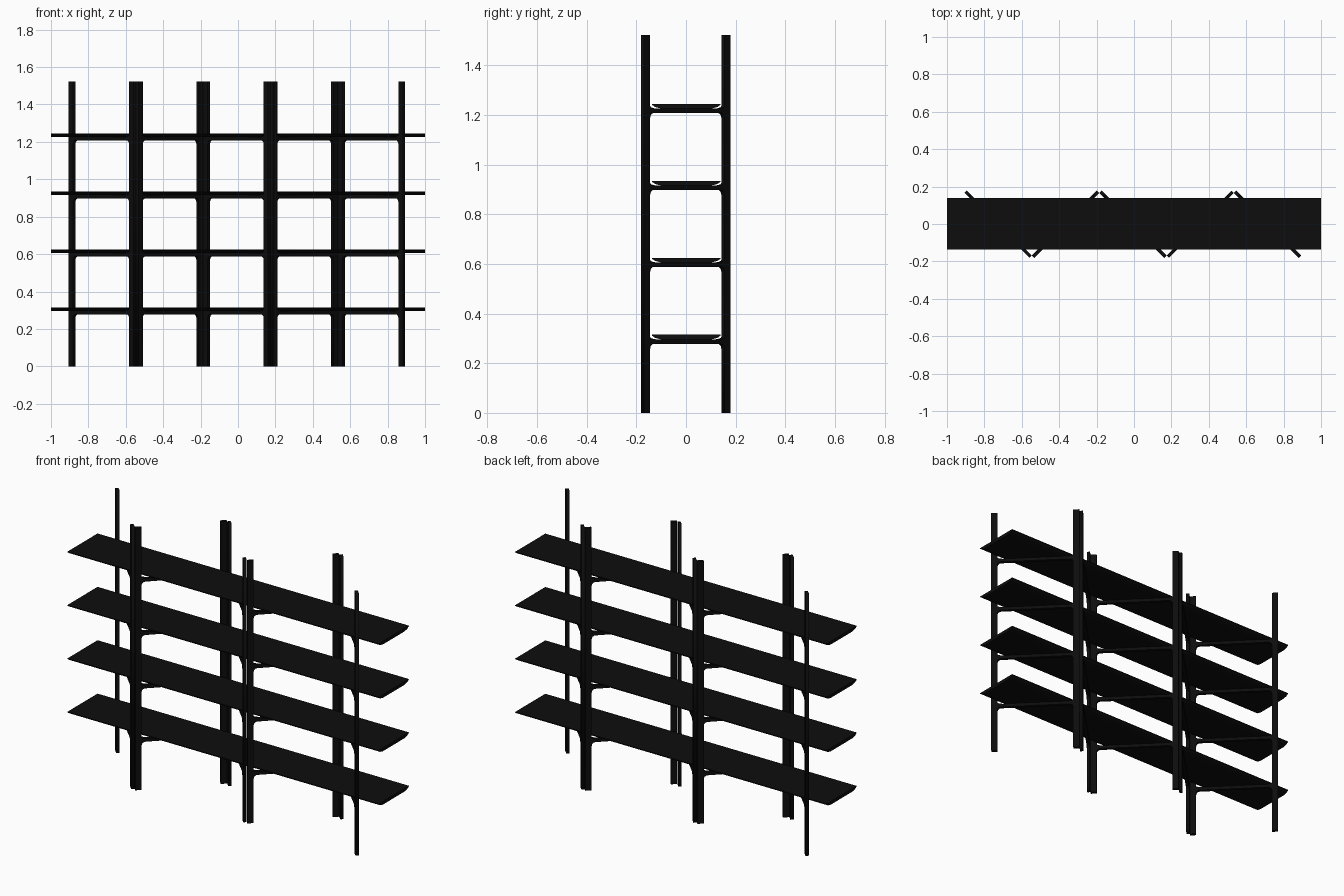
import bpy, bmesh, math
from mathutils import Matrix

cube = bpy.data.objects.get("Cube")
if cube:
    bpy.data.objects.remove(cube, do_unlink=True)

HEIGHT = 1.523
HALF, INNER, THICK = 0.2455, 0.2115, 0.018     # ladder half width, inner post edge, sheet thickness
RUNGS = [0.278 + 0.31 * i for i in range(4)]   # underside of each rung
RUNG_H = 0.018

black = bpy.data.materials.new("black")
black.use_nodes = True
color = (0.004, 0.004, 0.004, 1)
black.diffuse_color = color
black.node_tree.nodes["Principled BSDF"].inputs["Base Color"].default_value = color


def arc(cx, cz, rx, rz, start, end, n=6):
    angles = [math.radians(start + (end - start) * k / n) for k in range(n + 1)]
    return [(cx + rx * math.cos(a), cz + rz * math.sin(a)) for a in angles]


def rung_top(z):
    """Shallow cradle fillet from rung top up to the post."""
    return arc(INNER - 0.045, z + 0.010, 0.045, 0.010, -90, 0)


def rung_under(z):
    """Small round fillet from the post to the rung underside."""
    return arc(INNER - 0.02, z - 0.02, 0.02, 0.02, 0, 90)


def mirrored(points):
    return [(-x, z) for x, z in reversed(points)]


# Ladder frame profile: outline with open ends, and a hole between each pair of rungs
upper = [(INNER, HEIGHT)] + rung_top(RUNGS[-1] + RUNG_H)[::-1]
lower = rung_under(RUNGS[0])[::-1] + [(INNER, 0)]
outline = [(HALF, 0), (HALF, HEIGHT)] + upper + mirrored(upper)
outline += [(-HALF, HEIGHT), (-HALF, 0)] + mirrored(lower) + lower
loops = [outline]
for low, high in zip(RUNGS, RUNGS[1:]):
    side = rung_top(low + RUNG_H) + rung_under(high)
    loops.append(side + mirrored(side))

curve = bpy.data.curves.new("ladder_profile", "CURVE")
curve.dimensions = "2D"
curve.fill_mode = "BOTH"
curve.extrude = THICK / 2
for points in loops:
    spline = curve.splines.new("POLY")
    spline.points.add(len(points) - 1)
    for p, (x, z) in zip(spline.points, points):
        p.co = (x, z, 0, 1)
    spline.use_cyclic_u = True
helper = bpy.data.objects.new("ladder_profile", curve)
bpy.context.collection.objects.link(helper)
bpy.context.view_layer.update()
graph = bpy.context.evaluated_depsgraph_get()
ladder_mesh = bpy.data.meshes.new_from_object(helper.evaluated_get(graph))
bpy.data.objects.remove(helper, do_unlink=True)
ladder_mesh.materials.clear()
ladder_mesh.materials.append(black)

# Zigzag row of ladder frames
for i in range(5):
    frame = bpy.data.objects.new(f"ladder_frame_{i + 1}", ladder_mesh)
    turn = math.radians(45 if i % 2 else -45)
    frame.matrix_world = (Matrix.Translation((0.36 * (i - 2) - 0.006, -0.001, 0))
                          @ Matrix.Rotation(turn, 4, "Z")
                          @ Matrix.Rotation(math.pi / 2, 4, "X"))
    bpy.context.collection.objects.link(frame)

# Shelf board: flat top, undercut long edges
edge = [(0.10, 0), (0.125, 0.006), (0.138, 0.015), (0.138, 0.019)]
section = edge + mirrored(edge)
bm = bmesh.new()
face = bm.faces.new([bm.verts.new((-1, y, z)) for y, z in section])
extruded = bmesh.ops.extrude_face_region(bm, geom=[face])["geom"]
bmesh.ops.translate(bm, vec=(2, 0, 0),
                    verts=[g for g in extruded if isinstance(g, bmesh.types.BMVert)])
bmesh.ops.recalc_face_normals(bm, faces=bm.faces)
shelf_mesh = bpy.data.meshes.new("shelf")
bm.to_mesh(shelf_mesh)
bm.free()
shelf_mesh.materials.append(black)

for i, z in enumerate(RUNGS):
    shelf = bpy.data.objects.new(f"shelf_{i + 1}", shelf_mesh)
    shelf.location = (0, 0.001, z + RUNG_H)
    bpy.context.collection.objects.link(shelf)
